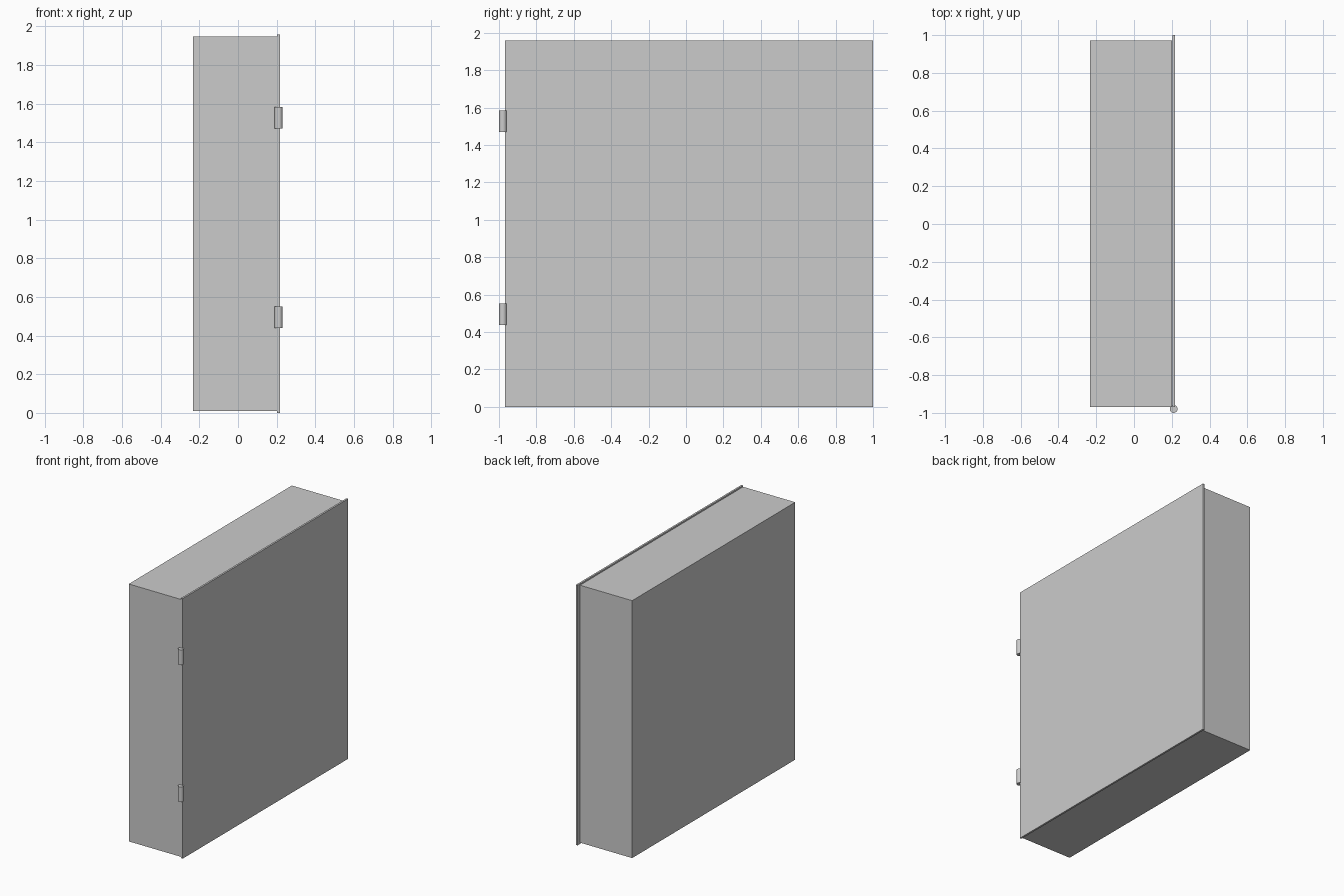
import bpy

if "Cube" in bpy.data.objects:
    bpy.data.objects.remove(bpy.data.objects["Cube"])


def box(name, x, y, z):
    """Box from (min, max) ranges on each axis."""
    bpy.ops.mesh.primitive_cube_add(
        size=1, location=[(a + b) / 2 for a, b in (x, y, z)])
    ob = bpy.context.object
    ob.name = name
    ob.scale = [b - a for a, b in (x, y, z)]
    bpy.ops.object.transform_apply(location=False, rotation=False, scale=True)
    return ob


# Main enclosure
box("cabinet_body", (-0.232, 0.202), (-0.968, 0.972), (0.01, 1.948))

# Thin door, overhanging the body at top, bottom and the free side
box("door", (0.203, 0.217), (-0.968, 1.0), (0.0, 1.958))

# Two hinge barrels on the front edge of the door
for name, z in (("lower_hinge", 0.495), ("upper_hinge", 1.527)):
    bpy.ops.mesh.primitive_cylinder_add(
        vertices=16, radius=0.0208, depth=0.113, location=(0.21, -0.9792, z))
    bpy.context.object.name = name
    bpy.ops.object.shade_smooth_by_angle()
